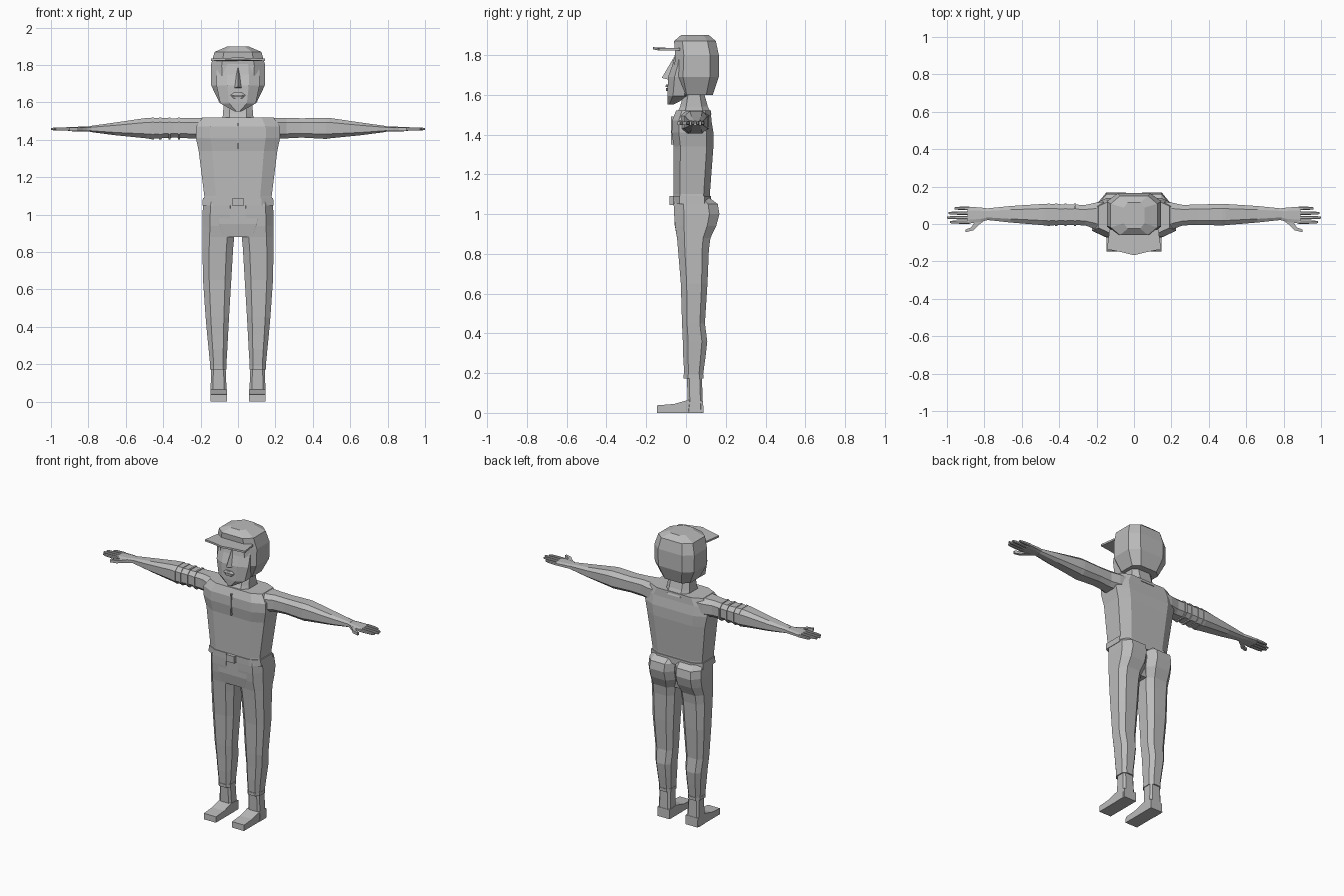
import bpy, bmesh

grey = bpy.data.materials.new("plain grey")
grey.diffuse_color = (0.5, 0.5, 0.5, 1)


def finish(name, bm):
    bmesh.ops.recalc_face_normals(bm, faces=bm.faces[:])
    me = bpy.data.meshes.new(name)
    bm.to_mesh(me)
    bm.free()
    me.materials.append(grey)
    ob = bpy.data.objects.new(name, me)
    bpy.context.collection.objects.link(ob)
    return ob


def mirrored(ob):
    ob.modifiers.new("mirror", 'MIRROR').use_mirror_merge = False
    return ob


def loft(name, rings, axis='z', cut=0.22):
    """Eight-sided loft; each ring is (position, a_min, a_max, b_min, b_max)."""
    bm = bmesh.new()
    loops = []
    for t, a0, a1, b0, b1 in rings:
        ca, cb = (a1 - a0) * cut, (b1 - b0) * cut
        pts = [(a0 + ca, b0), (a1 - ca, b0), (a1, b0 + cb), (a1, b1 - cb),
               (a1 - ca, b1), (a0 + ca, b1), (a0, b1 - cb), (a0, b0 + cb)]
        loops.append([bm.verts.new((a, b, t) if axis == 'z' else (t, a, b)) for a, b in pts])
    for lo, hi in zip(loops, loops[1:]):
        for i in range(8):
            j = (i + 1) % 8
            bm.faces.new((lo[i], lo[j], hi[j], hi[i]))
    bm.faces.new(loops[0])
    bm.faces.new(loops[-1])
    return finish(name, bm)


def box(name, x0, x1, y0, y1, z0, z1):
    bm = bmesh.new()
    bmesh.ops.create_cube(bm, size=1)
    for v in bm.verts:
        v.co = ((x0 + x1) / 2 + v.co.x * (x1 - x0), (y0 + y1) / 2 + v.co.y * (y1 - y0),
                (z0 + z1) / 2 + v.co.z * (z1 - z0))
    return finish(name, bm)


def prism(name, pts, lift):
    """Extrude a polygon by the vector lift."""
    bm = bmesh.new()
    f = bm.faces.new([bm.verts.new(p) for p in pts])
    new = bmesh.ops.extrude_face_region(bm, geom=[f])["geom"]
    verts = [g for g in new if isinstance(g, bmesh.types.BMVert)]
    bmesh.ops.translate(bm, verts=verts, vec=lift)
    return finish(name, bm)


# Torso, neck and pelvis
loft("torso", [(1.05, -.185, .185, -.062, .12), (1.10, -.18, .18, -.062, .12),
               (1.34, -.21, .21, -.062, .138), (1.41, -.225, .225, -.072, .138),
               (1.47, -.225, .225, -.070, .128), (1.52, -.19, .19, -.05, .125)], cut=.17)
loft("neck", [(1.50, -.085, .085, -.05, .13), (1.54, -.08, .08, -.03, .11),
              (1.63, -.075, .075, -.005, .085)])
loft("pelvis", [(.88, -.10, .10, -.045, .09), (.95, -.13, .13, -.058, .10),
                (1.06, -.15, .15, -.06, .11)], cut=.12)
loft("belt", [(1.05, -.19, .19, -.066, .125), (1.09, -.188, .188, -.066, .125)], cut=.17)
box("buckle", -.03, .03, -.083, -.06, 1.045, 1.09)
box("zip", -.004, .004, -.076, -.06, 1.35, 1.49)

# Head
loft("head", [(1.60, -.10, .10, -.03, .135), (1.69, -.143, .143, -.06, .165),
              (1.80, -.145, .145, -.055, .165), (1.87, -.125, .125, -.06, .15),
              (1.90, -.055, .055, -.025, .115)], cut=.2)
loft("face", [(1.552, -.018, .018, -.092, -.06), (1.595, -.095, .095, -.094, .02),
              (1.69, -.115, .115, -.09, .04), (1.75, -.115, .115, -.068, .04),
              (1.82, -.11, .11, -.052, .04)], cut=.25)
# Nose
bm = bmesh.new()
n = [bm.verts.new(p) for p in [(0, -.06, 1.79), (-.024, -.085, 1.675), (.024, -.085, 1.675),
                               (0, -.122, 1.685)]]
for f in [(0, 1, 3), (0, 3, 2), (1, 2, 3), (0, 2, 1)]:
    bm.faces.new([n[i] for i in f])
finish("nose", bm)
loft("upper_lip", [(1.638, -.04, .04, -.103, -.07), (1.652, -.022, .022, -.101, -.07)])
loft("lower_lip", [(1.620, -.022, .022, -.100, -.07), (1.635, -.038, .038, -.101, -.07)])
# Cap visor
prism("visor", [(-.145, -.135, 1.822), (-.06, -.152, 1.826), (0, -.167, 1.828),
                (.06, -.152, 1.826), (.145, -.135, 1.822), (.13, -.03, 1.822),
                (-.13, -.03, 1.822)], (0, 0, .012))

# Legs, including the buttocks
mirrored(loft("leg", [
    (.185, .063, .148, -.008, .085), (.28, .057, .157, -.014, .098),
    (.36, .053, .165, -.016, .107), (.45, .048, .173, -.02, .095),
    (.65, .036, .187, -.026, .108), (.82, .026, .19, -.04, .115),
    (.88, .02, .19, -.045, .123), (.94, .002, .19, -.055, .152),
    (1.00, .002, .19, -.06, .168), (1.05, .002, .187, -.062, .16),
    (1.08, .002, .18, -.055, .12)], cut=.22))
mirrored(loft("trouser_cuff", [(.172, .061, .15, -.012, .089), (.192, .061, .15, -.012, .089)]))
mirrored(loft("ankle", [(0, .06, .148, -.0, .088), (.06, .061, .147, .008, .084),
                        (.18, .066, .143, .005, .08)], cut=.15))
# Shoe, a side profile drawn across the foot
mirrored(prism("shoe", [(.058, .088, 0), (.058, .086, .06), (.058, .015, .066),
                        (.058, -.06, .045), (.058, -.145, .038), (.058, -.147, 0)],
               (.088, 0, 0)))

# Arms
mirrored(loft("arm", [(.13, -.04, .12, 1.42, 1.515), (.20, -.03, .115, 1.405, 1.518),
                      (.26, -.008, .102, 1.408, 1.518), (.34, -.004, .104, 1.412, 1.515),
                      (.47, -.008, .108, 1.405, 1.518), (.49, -.006, .107, 1.408, 1.517),
                      (.66, .008, .096, 1.425, 1.492), (.79, .022, .083, 1.442, 1.474)],
              axis='x'))
# Sleeve bands on one arm
for x in (.31, .36, .41, .45):
    loft("sleeve_band", [(-x, -.010, .110, 1.403, 1.520), (-x - .012, -.010, .110, 1.403, 1.520)],
         axis='x')

# Hands
mirrored(loft("palm", [(.78, .022, .083, 1.443, 1.473), (.82, .01, .088, 1.444, 1.472),
                       (.89, .002, .093, 1.446, 1.468)], axis='x'))
for y, tip in ((.010, .985), (.034, 1.0), (.058, .992), (.084, .96)):
    mirrored(loft("finger", [(.88, y - .010, y + .010, 1.448, 1.468),
                             (tip - .02, y - .008, y + .008, 1.450, 1.466),
                             (tip, y - .005, y + .005, 1.453, 1.463)], axis='x'))
mirrored(prism("thumb", [(.79, .025, 1.447), (.83, -.005, 1.447), (.86, -.034, 1.447),
                         (.90, -.044, 1.447), (.902, -.030, 1.447), (.87, -.018, 1.447),
                         (.85, .015, 1.447)], (0, 0, .018)))
